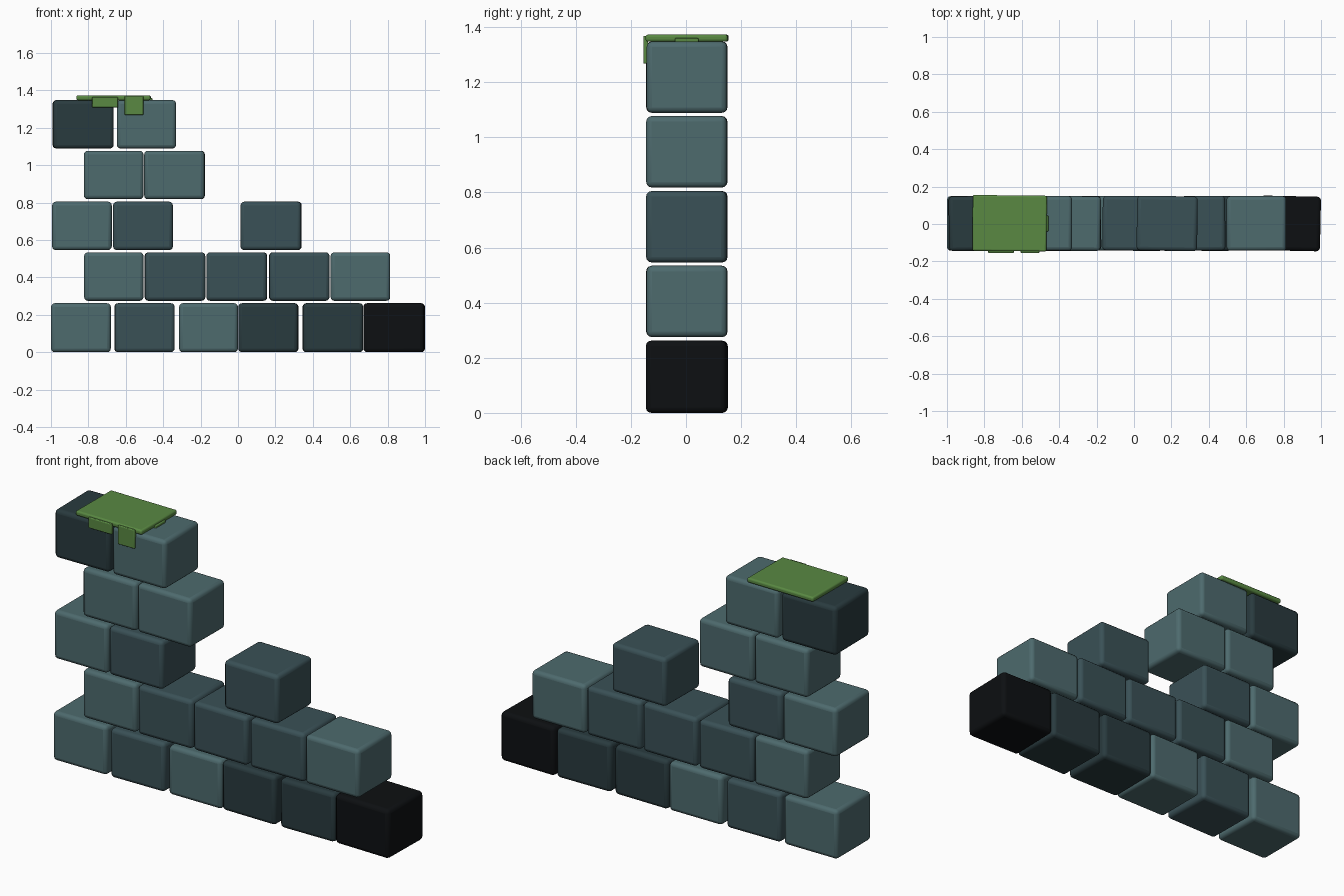
import bpy, math

if "Cube" in bpy.data.objects:
    bpy.data.objects.remove(bpy.data.objects["Cube"])

def material(name, rgb):
    m = bpy.data.materials.new(name)
    m.diffuse_color = (*rgb, 1)
    m.use_nodes = True
    m.node_tree.nodes["Principled BSDF"].inputs["Base Color"].default_value = m.diffuse_color
    return m

MATS = {
    'L': material("light_stone", (0.075, 0.145, 0.155)),
    'D': material("dark_stone", (0.042, 0.082, 0.094)),
    'S': material("shaded_stone", (0.022, 0.043, 0.049)),
    'B': material("black_stone", (0.004, 0.005, 0.006)),
    'M': material("moss", (0.10, 0.25, 0.055)),
}

def box(name, lo, hi, mat, bevel, yaw=0.0):
    size = [b - a for a, b in zip(lo, hi)]
    centre = [(a + b) / 2 for a, b in zip(lo, hi)]
    bpy.ops.mesh.primitive_cube_add(size=1, location=centre)
    ob = bpy.context.object
    ob.name = name
    ob.scale = size
    bpy.ops.object.transform_apply(location=False, rotation=False, scale=True)
    ob.rotation_euler.z = math.radians(yaw)
    mod = ob.modifiers.new("rounded_edges", 'BEVEL')
    mod.width = bevel
    mod.segments = 3
    ob.data.materials.append(MATS[mat])
    bpy.ops.object.shade_smooth_by_angle(angle=math.radians(40))
    return ob

# Courses of stone: base height, then (left, right, tone, yaw) per block
courses = [
    (0.003, [(-1.0, -0.68, 'L', 0), (-0.66, -0.34, 'D', 0.6), (-0.315, 0.0, 'L', 0),
             (0.003, 0.322, 'S', -0.6), (0.346, 0.668, 'S', 0.6), (0.673, 0.997, 'B', -1.2)]),
    (0.275, [(-0.823, -0.505, 'L', 0), (-0.498, -0.176, 'D', 0.6), (-0.168, 0.155, 'D', -0.6),
             (0.167, 0.488, 'D', 0.6), (0.495, 0.814, 'L', 0)]),
    (0.546, [(-0.994, -0.675, 'L', 0), (-0.668, -0.348, 'D', 0), (0.015, 0.339, 'D', -0.8)]),
    (0.818, [(-0.824, -0.505, 'L', 0), (-0.5, -0.178, 'L', -0.6)]),
    (1.089, [(-0.99, -0.666, 'S', 0.6), (-0.648, -0.331, 'L', 0)]),
]
for r, (z, blocks) in enumerate(courses, 1):
    for c, (x0, x1, tone, yaw) in enumerate(blocks, 1):
        z0 = 0.0 if r == 1 else z
        box(f"stone_block_{r}_{c}", (x0, -0.143, z0), (x1, 0.149, z + 0.259), tone, 0.02, yaw)

# Moss sheet on the top course, with tabs hanging over its edges
box("moss_sheet", (-0.863, -0.145, 1.347), (-0.467, 0.153, 1.373), 'M', 0.009, -0.6)
box("moss_front_tab_wide", (-0.78, -0.155, 1.308), (-0.642, -0.137, 1.364), 'M', 0.004)
box("moss_front_tab_long", (-0.606, -0.155, 1.268), (-0.506, -0.137, 1.368), 'M', 0.004)
box("moss_side_tab", (-0.476, -0.04, 1.31), (-0.458, 0.045, 1.36), 'M', 0.004)
